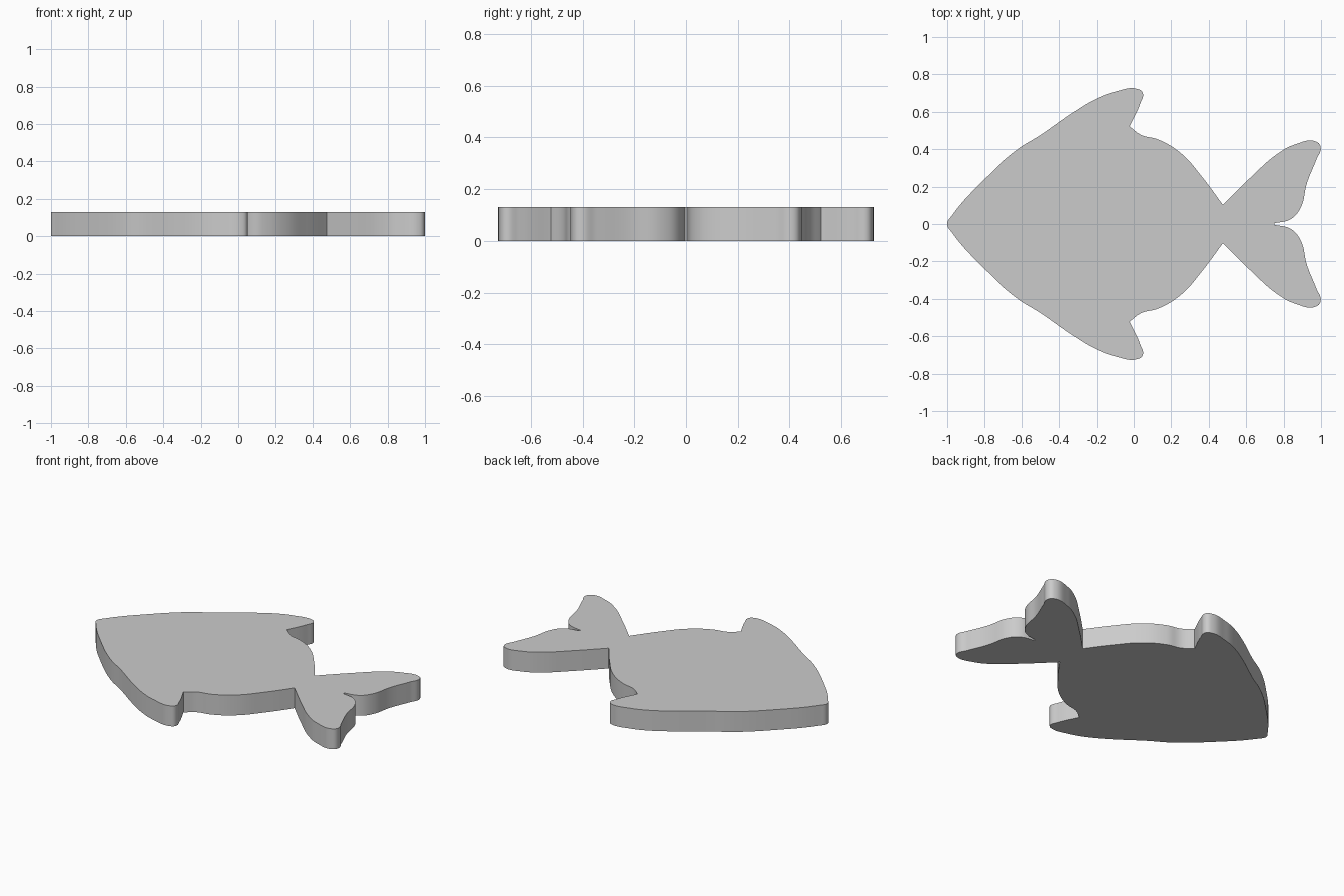
import bpy, bmesh

if "Cube" in bpy.data.objects:
    bpy.data.objects.remove(bpy.data.objects["Cube"])

THICKNESS = 0.13

# Upper half of the outline, nose to tail notch: x, y, corner flag
half = [
    (-1.0, 0.0, 0), (-0.975, 0.045, 0), (-0.8, 0.24, 0), (-0.62, 0.40, 0),
    (-0.5, 0.475, 0), (-0.32, 0.60, 0), (-0.2, 0.67, 0), (-0.1, 0.707, 0),
    (0.02, 0.722, 0), (0.048, 0.70, 0), (0.035, 0.645, 0), (-0.022, 0.522, 1),
    (0.04, 0.476, 0), (0.13, 0.452, 0), (0.25, 0.38, 0), (0.37, 0.245, 0),
    (0.475, 0.103, 1), (0.63, 0.255, 0), (0.76, 0.37, 0), (0.86, 0.425, 0),
    (0.975, 0.44, 0), (0.998, 0.41, 0), (0.975, 0.345, 0), (0.925, 0.22, 0),
    (0.89, 0.085, 0), (0.84, 0.027, 0), (0.75, 0.004, 1),
]
outline = half + [(x, -y, c) for x, y, c in reversed(half[1:])]

# Flat fish plate: filled and extruded closed curve
curve = bpy.data.curves.new("fish_plate", 'CURVE')
curve.dimensions = '2D'
curve.fill_mode = 'BOTH'
curve.extrude = THICKNESS / 2
curve.resolution_u = 8
spline = curve.splines.new('BEZIER')
spline.bezier_points.add(len(outline) - 1)
spline.use_cyclic_u = True
for p, (x, y, corner) in zip(spline.bezier_points, outline):
    p.co = (x, y, 0)
    p.handle_left_type = p.handle_right_type = 'VECTOR' if corner else 'AUTO'

fish = bpy.data.objects.new("fish_plate", curve)
bpy.context.collection.objects.link(fish)
bpy.context.view_layer.objects.active = fish
fish.select_set(True)
bpy.ops.object.convert(target='MESH')
fish = bpy.context.object

# Weld caps to the rim and stand the plate on the ground
bm = bmesh.new()
bm.from_mesh(fish.data)
bmesh.ops.remove_doubles(bm, verts=bm.verts, dist=0.0005)
bmesh.ops.translate(bm, verts=bm.verts, vec=(0, 0, THICKNESS / 2))
bmesh.ops.recalc_face_normals(bm, faces=bm.faces)
bm.to_mesh(fish.data)
bm.free()
bpy.ops.object.shade_smooth_by_angle()
